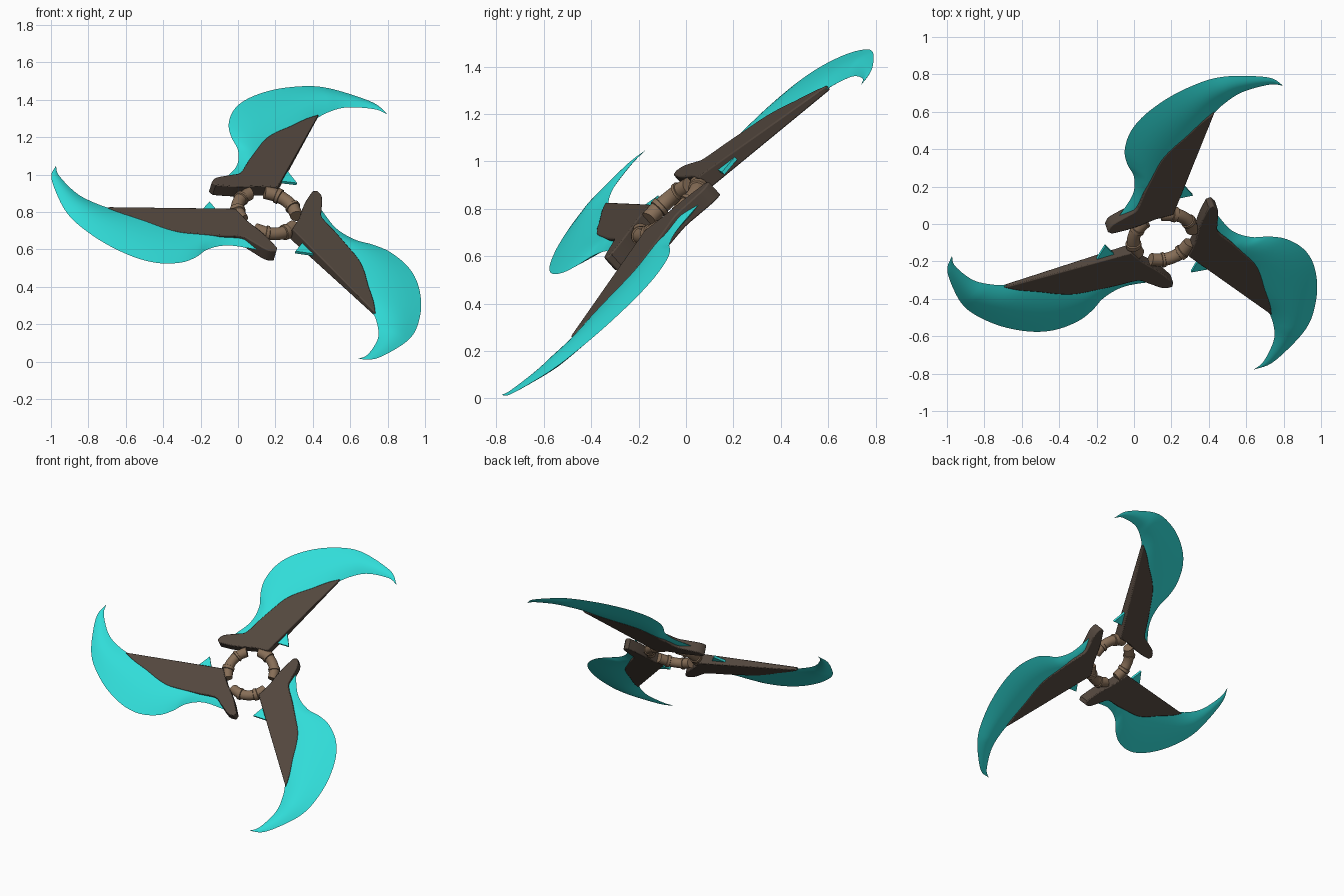
import bpy, bmesh, math
from mathutils import Vector, Matrix

if "Cube" in bpy.data.objects:
    bpy.data.objects.remove(bpy.data.objects["Cube"])

# Tilted plane of the three-armed rotor
U = Vector((0.9753, 0.1473, -0.1647))
V = Vector((0.0, 0.7454, 0.6665))
N = U.cross(V).normalized()
PLANE = Matrix((U, V, N)).transposed().to_4x4()
PLANE.translation = Vector((0.155, -0.07, 0.795))


def material(name, rgb):
    m = bpy.data.materials.new(name)
    m.diffuse_color = (*rgb, 1)
    m.use_nodes = True
    m.node_tree.nodes["Principled BSDF"].inputs["Base Color"].default_value = m.diffuse_color
    return m


TEAL = material("teal", (0.03, 0.72, 0.69))
DARK = material("dark_brown", (0.085, 0.062, 0.047))
TAN = material("tan", (0.24, 0.155, 0.095))


def smooth_path(pts, n):
    """Catmull-Rom through the points, n steps per span."""
    pts = [Vector(p) for p in pts]
    ext = [2 * pts[0] - pts[1]] + pts + [2 * pts[-1] - pts[-2]]
    out = []
    for i in range(len(pts) - 1):
        a, b, c, d = ext[i:i + 4]
        for k in range(n):
            t = k / n
            out.append(0.5 * (2 * b + (c - a) * t + (2 * a - 5 * b + 4 * c - d) * t * t
                              + (3 * b - a - 3 * c + d) * t ** 3))
    return out + [pts[-1]]


def finish(bm, name, mat, arm, angle=35, bevel=0):
    bmesh.ops.remove_doubles(bm, verts=bm.verts, dist=1e-5)
    bmesh.ops.recalc_face_normals(bm, faces=bm.faces)
    me = bpy.data.meshes.new(name)
    bm.to_mesh(me)
    bm.free()
    me.transform(PLANE @ Matrix.Rotation(math.radians(120 * arm), 4, 'Z'))
    me.materials.append(mat)
    ob = bpy.data.objects.new(name, me)
    bpy.context.collection.objects.link(ob)
    if bevel:
        mod = ob.modifiers.new("soft_edges", 'BEVEL')
        mod.width, mod.segments, mod.limit_method = bevel, 2, 'ANGLE'
        mod.angle_limit = math.radians(50)
    bpy.ops.object.select_all(action='DESELECT')
    ob.select_set(True)
    bpy.context.view_layer.objects.active = ob
    bpy.ops.object.shade_smooth_by_angle(angle=math.radians(angle))
    return ob


def plate(outline, half):
    """Closed outline as a slab whose half thickness depends on distance."""
    bm = bmesh.new()
    rings = [[bm.verts.new((x, y, s * half(y))) for x, y in outline] for s in (1, -1)]
    bm.faces.new(rings[0])
    bm.faces.new(rings[1][::-1])
    for i in range(len(outline)):
        j = (i + 1) % len(outline)
        bm.faces.new((rings[0][i], rings[1][i], rings[1][j], rings[0][j]))
    return bm


# Curved blade: outer edge and inner edge, tip to root
OUTER = [(.66, .955), (.59, 1.025), (.446, 1.068), (.313, 1.085), (.195, 1.065), (.041, 1.0),
         (-.097, .899), (-.179, .788), (-.21, .661), (-.195, .56), (-.159, .464),
         (-.165, .34), (-.24, .2)]
INNER = [(.66, .955), (.59, .978), (.451, .959), (.36, .91), (.27, .82), (.20, .68), (.15, .58),
         (.11, .52), (.07, .46), (.04, .40), (0, .35), (-.02, .29), (-.1, .2)]
# Spine outline: swept outer side, then hook and root
SPINE_SIDE = [(.282, .848), (.21, .795), (.123, .71), (.045, .64), (-.015, .567),
              (-.065, .46), (-.108, .362), (-.15, .255), (-.2, .222), (-.287, .175), (-.312, .13)]
SPINE_ROOT = [(-.29, .112), (-.205, .122), (-.13, .14), (-.05, .165), (.05, .18)]
SPIKE = [(.163, .272), (.092, .385), (.03, .36), (.02, .262)]


def blade(arm):
    bm = bmesh.new()
    o, i = smooth_path(OUTER, 5), smooth_path(INNER, 5)
    steps = 10
    for s in (1, -1):
        grid = []
        for a, b in zip(o, i):
            h = min(0.022, 0.12 * (a - b).length)
            grid.append([bm.verts.new((*a.lerp(b, k / steps), s * h * math.sin(math.pi * k / steps)))
                         for k in range(steps + 1)])
        for r0, r1 in zip(grid, grid[1:]):
            for k in range(steps):
                bm.faces.new((r0[k], r0[k + 1], r1[k + 1], r1[k]))
        bm.faces.new(grid[-1])
    bmesh.ops.dissolve_degenerate(bm, dist=1e-5, edges=bm.edges)
    finish(bm, f"blade_{arm + 1}", TEAL, arm, 60)


def ring_arc(arm):
    # Tube arc between neighbouring spines, with a thicker cuff at each end
    bm = bmesh.new()
    profile = [(125, .035), (147, .035), (147.5, .041), (153, .041), (154, .035),
               (160, .034), (167, .034), (174, .034), (181, .035), (183, .035),
               (184, .042), (192, .042), (193, .036), (215, .035)]
    prev, sides = None, 20
    for deg, r in profile:
        c = Matrix.Rotation(math.radians(deg), 3, 'Z')
        ring = [bm.verts.new(c @ Vector((.163 + r * math.cos(2 * math.pi * k / sides), 0,
                                         r * math.sin(2 * math.pi * k / sides))))
                for k in range(sides)]
        if prev:
            for k in range(sides):
                j = (k + 1) % sides
                bm.faces.new((prev[k], prev[j], ring[j], ring[k]))
        else:
            bm.faces.new(ring)
        prev = ring
    bm.faces.new(prev)
    finish(bm, f"hub_ring_{arm + 1}", TAN, arm)


spine = smooth_path(SPINE_SIDE, 3) + smooth_path(SPINE_ROOT, 2)
for arm in range(3):
    blade(arm)
    finish(plate(spine, lambda q: .043 - .036 * q), f"spine_{arm + 1}", DARK, arm, 35, .006)
    finish(plate(SPIKE, lambda q: .008), f"spike_{arm + 1}", TEAL, arm)
    ring_arc(arm)
